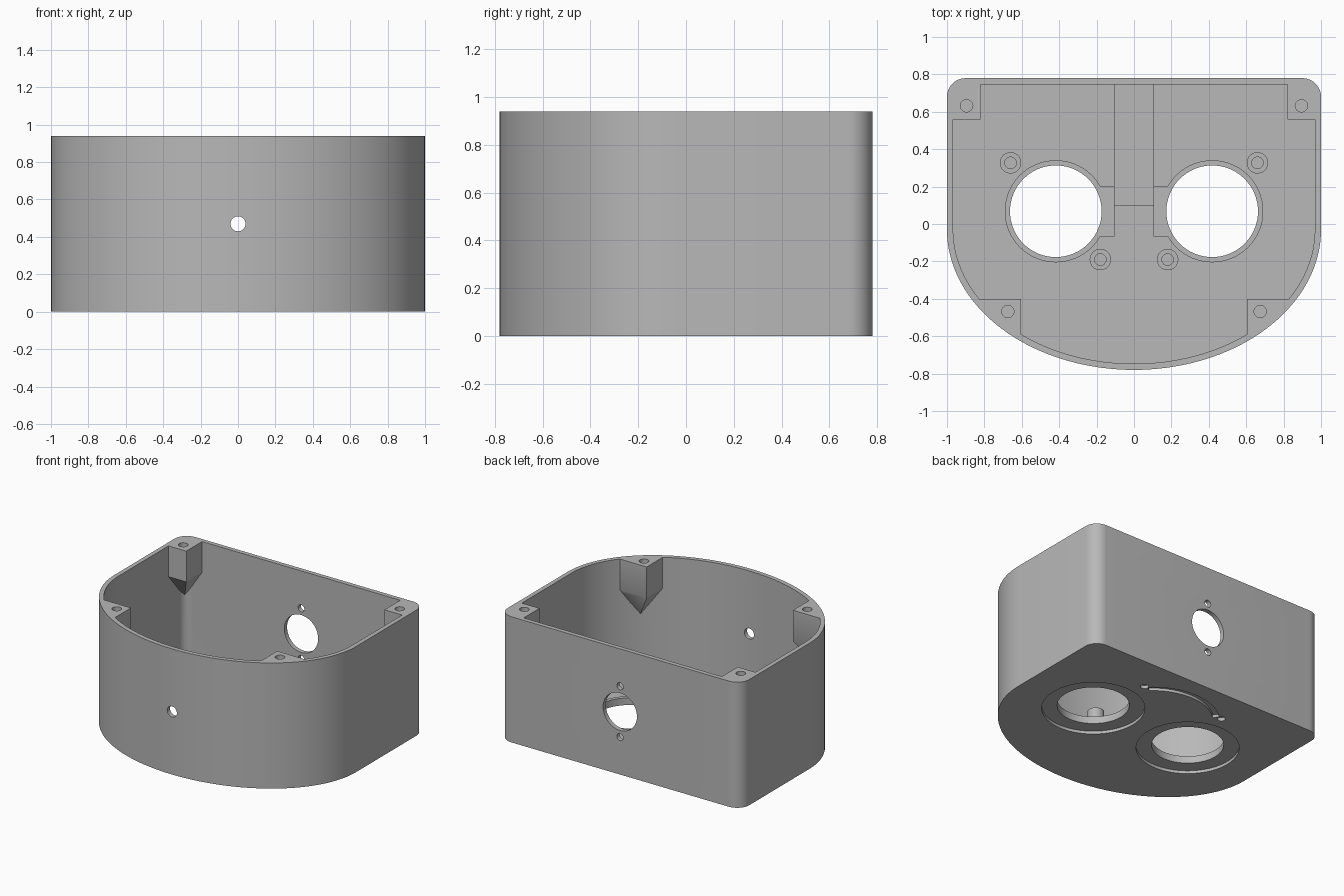
import bpy, bmesh
from math import sin, cos, pi, radians
from mathutils import Matrix

cube = bpy.data.objects.get("Cube")
if cube:
    bpy.data.objects.remove(cube, do_unlink=True)

grey = bpy.data.materials.new("plain grey")
grey.use_nodes = True
colour = (0.48, 0.48, 0.48, 1)
grey.diffuse_color = colour
grey.node_tree.nodes["Principled BSDF"].inputs["Base Color"].default_value = colour

HEIGHT, FLOOR, LIP = 0.94, 0.05, 0.075
EYE_X, EYE_Y = 0.418, 0.068


def finish(name, bm):
    bmesh.ops.recalc_face_normals(bm, faces=bm.faces)
    mesh = bpy.data.meshes.new(name)
    bm.to_mesh(mesh)
    bm.free()
    mesh.materials.append(grey)
    obj = bpy.data.objects.new(name, mesh)
    bpy.context.collection.objects.link(obj)
    return obj


def prism(name, pts, z0, z1, matrix=None):
    bm = bmesh.new()
    face = bm.faces.new([bm.verts.new((x, y, z0)) for x, y in pts])
    new = bmesh.ops.extrude_face_region(bm, geom=[face])["geom"]
    for v in new:
        if isinstance(v, bmesh.types.BMVert):
            v.co.z = z1
    if matrix:
        bm.transform(matrix)
    return finish(name, bm)


def arc(cx, cy, rx, ry, a0, a1, n):
    steps = [radians(a0 + (a1 - a0) * i / n) for i in range(n + 1)]
    return [(cx + rx * cos(a), cy + ry * sin(a)) for a in steps]


def circle(cx, cy, r, n=48):
    return arc(cx, cy, r, r, 0, 360, n)[:-1]


def box(x0, x1, y0, y1):
    return [(x0, y0), (x1, y0), (x1, y1), (x0, y1)]


def outline(inset):
    """Rounded back corners and a half-ellipse front."""
    r = 0.1 - inset
    return (arc(0.9, 0.68, r, r, 0, 90, 10) + arc(-0.9, 0.68, r, r, 90, 180, 10)
            + arc(0, -0.03, 1 - inset, 0.75 - inset, 180, 360, 72))


def post(name, pts, apex, side):
    """Straight screw post that tapers down to a point on the wall."""
    bm = bmesh.new()
    top = [bm.verts.new((side * x, y, HEIGHT)) for x, y in pts]
    low = [bm.verts.new((side * x, y, 0.71)) for x, y in pts]
    tip = bm.verts.new((side * apex[0], apex[1], 0.5))
    bm.faces.new(top)
    for i in range(len(pts)):
        j = (i + 1) % len(pts)
        bm.faces.new((top[i], top[j], low[j], low[i]))
        bm.faces.new((low[i], low[j], tip))
    return finish(name, bm)


def wall_hole(name, z, r, y0, y1):
    turn = Matrix.Rotation(radians(90), 4, "X")
    return prism(name, circle(0, z, r), -y0, -y1, turn)


# Walls and floor
enclosure = prism("enclosure", outline(0), 0, HEIGHT)
cut, add, drill = [prism("cavity", outline(0.033), FLOOR, HEIGHT + 0.1)], [], []

for side in (-1, 1):
    # Corner screw posts
    back = [(0.82, 0.56), (0.985, 0.56), (0.985, 0.68), (0.96, 0.74), (0.9, 0.765), (0.82, 0.765)]
    add.append(post("back_post", back, (0.96, 0.74), side))
    curve = arc(0, -0.03, 0.983, 0.733, -52, -30.3, 8)
    front = [(0.605, -0.4)] + curve
    add.append(post("front_post", front, curve[4], side))
    for x, y in ((0.895, 0.632), (0.675, -0.468)):
        drill.append(prism("post_screw_hole", circle(side * x, y, 0.033, 24), 0.76, HEIGHT + 0.1))

    # Round openings with a raised lip inside and a recess below
    x = side * EYE_X
    add.append(prism("opening_lip", circle(x, EYE_Y, 0.273, 64), 0.03, LIP))
    inner, outer = sorted((side * 0.105, side * 0.24))
    add.append(prism("lip_bridge", box(inner, outer, -0.066, 0.2), 0.03, LIP - 0.006))
    drill.append(prism("opening", circle(x, EYE_Y, 0.245, 64), -0.1, 0.3))
    drill.append(prism("opening_recess", circle(x, EYE_Y, 0.35, 64), -0.1, 0.022))

    # Screw bosses on the floor
    for bx, by in ((0.66, 0.327), (0.18, -0.19)):
        add.append(prism("boss", circle(side * bx, by, 0.057, 32), 0.03, 0.175))
        drill.append(prism("boss_hole", circle(side * bx, by, 0.031, 24), 0.06, 0.3))

    # Blind holes beside the curved slot under the floor
    drill.append(prism("slot_end_hole", circle(side * 0.34, 0.515, 0.028, 24), -0.1, 0.025))

# Middle rib running to the back wall
add.append(prism("middle_rib", box(-0.108, 0.108, 0.1, 0.765), 0.03, 0.1))

# Curved slot under the floor
slot = arc(0, 0.19, 0.46, 0.46, 47, 133, 24) + arc(0, 0.19, 0.415, 0.415, 133, 47, 24)
drill.append(prism("curved_slot", slot, -0.1, 0.02))

# Holes through the front and back walls
drill.append(wall_hole("front_hole", 0.47, 0.04, -0.9, -0.6))
drill.append(wall_hole("back_hole", 0.47, 0.14, 0.6, 0.9))
for z in (0.28, 0.66):
    drill.append(wall_hole("back_screw_hole", z, 0.026, 0.6, 0.9))

# Combine everything into one clean shell
tools = [(o, "DIFFERENCE") for o in cut] + [(o, "UNION") for o in add] + [(o, "DIFFERENCE") for o in drill]
for tool, operation in tools:
    tool.hide_render = True
    mod = enclosure.modifiers.new(tool.name, "BOOLEAN")
    mod.operation, mod.solver, mod.object = operation, "EXACT", tool
bpy.context.view_layer.update()
graph = bpy.context.evaluated_depsgraph_get()
result = bpy.data.meshes.new_from_object(enclosure.evaluated_get(graph))
enclosure.modifiers.clear()
enclosure.data = result
for tool, _ in tools:
    bpy.data.objects.remove(tool, do_unlink=True)

result.materials.clear()
result.materials.append(grey)
for poly in result.polygons:
    poly.material_index = 0

bpy.ops.object.select_all(action="DESELECT")
enclosure.select_set(True)
bpy.context.view_layer.objects.active = enclosure
bpy.ops.object.shade_smooth_by_angle(angle=radians(30))
